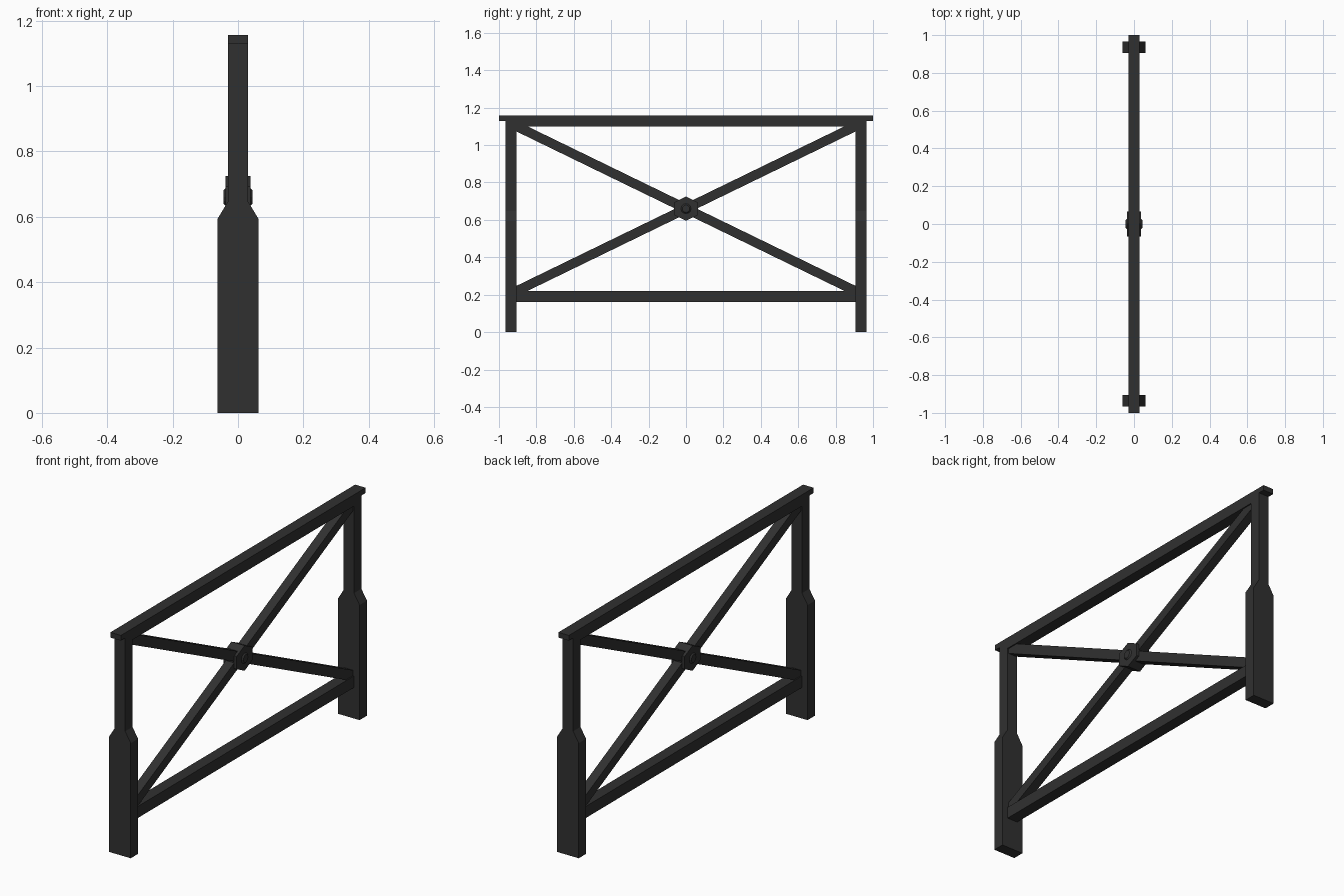
import bpy, bmesh
from mathutils import Matrix
from math import pi

if "Cube" in bpy.data.objects:
    bpy.data.objects.remove(bpy.data.objects["Cube"])

iron = bpy.data.materials.new("dark_iron")
iron.diffuse_color = (0.03, 0.03, 0.03, 1)
iron.use_nodes = True
iron.node_tree.nodes["Principled BSDF"].inputs["Base Color"].default_value = iron.diffuse_color


def finish(name, bm):
    bmesh.ops.recalc_face_normals(bm, faces=bm.faces[:])
    me = bpy.data.meshes.new(name)
    bm.to_mesh(me)
    bm.free()
    me.materials.append(iron)
    ob = bpy.data.objects.new(name, me)
    bpy.context.collection.objects.link(ob)
    return ob


def prism(name, outline, start, end):
    """Close an outline of 3D points and extrude it from offset start to offset end."""
    bm = bmesh.new()
    face = bm.faces.new([bm.verts.new([p[i] + start[i] for i in range(3)]) for p in outline])
    new = bmesh.ops.extrude_face_region(bm, geom=[face])["geom"]
    verts = [g for g in new if isinstance(g, bmesh.types.BMVert)]
    bmesh.ops.translate(bm, verts=verts, vec=[end[i] - start[i] for i in range(3)])
    return finish(name, bm)


def side_prism(name, yz, x0, x1):
    return prism(name, [(0, y, z) for y, z in yz], (x0, 0, 0), (x1, 0, 0))


# posts: wide foot tapering to a narrow upper part
half = [(0.062, 0), (0.062, 0.595), (0.03, 0.648), (0.03, 1.13)]
post = [(x, 0, z) for x, z in half] + [(-x, 0, z) for x, z in reversed(half)]
for s, side in ((-1, "front"), (1, "back")):
    prism(side + "_post", post, (0, s * 0.935 - 0.03, 0), (0, s * 0.935 + 0.03, 0))

# top rail, notched over the posts
rail = [(1, 1.157), (1, 1.13), (0.905, 1.13), (0.905, 1.098)]
side_prism("top_rail", rail + [(-y, z) for y, z in reversed(rail)], -0.03, 0.03)

# bottom rail
side_prism("bottom_rail", [(-0.905, 0.16), (0.905, 0.16), (0.905, 0.22), (-0.905, 0.22)], -0.03, 0.03)

# crossed braces
for s, label in ((1, "rising"), (-1, "falling")):
    a, b, t = 0.66 - 0.44 * s, 0.66 + 0.44 * s, 0.028
    side_prism(label + "_brace",
               [(-0.905, a - t), (0.905, b - t), (0.905, b + t), (-0.905, a + t)], -0.024, 0.024)

# hexagonal hub plate
hexagon = [(0, 0.065), (0.065, 0.033), (0.065, -0.033), (0, -0.065), (-0.065, -0.033), (-0.065, 0.033)]
side_prism("hub_plate", [(y, z + 0.66) for y, z in hexagon], -0.038, 0.038)

# low domed bolt heads on both faces of the hub
for s, side in ((-1, "left"), (1, "right")):
    bm = bmesh.new()
    bmesh.ops.create_cone(bm, cap_ends=True, segments=12, radius1=0.03, radius2=0.02, depth=0.01,
                          matrix=Matrix.Translation((s * 0.04, 0, 0.66)) @ Matrix.Rotation(s * pi / 2, 4, 'Y'))
    finish(side + "_bolt_head", bm)
